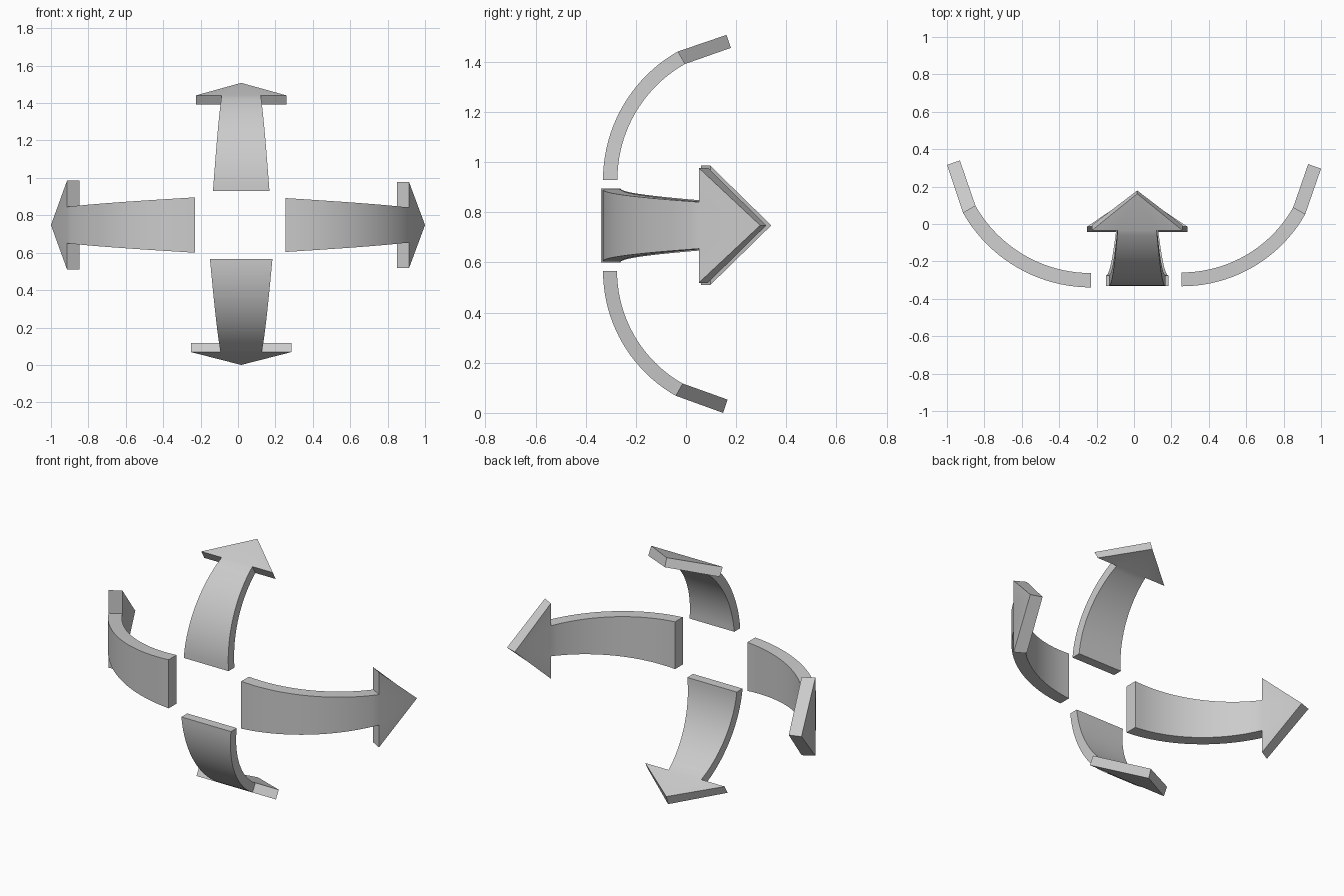
import bpy, bmesh
from math import sin, cos, radians

if "Cube" in bpy.data.objects:
    bpy.data.objects.remove(bpy.data.objects["Cube"])

SEG = 20
SWEEP = radians(60.4)


def arrow(name, place, start, front, radius, thick, w0, w1, head_w, tip_out, tip_in):
    """Curved tapering arrow; place(d, y, w) maps outward distance, depth and width to world."""
    bm = bmesh.new()

    def v(d, y, w):
        return bm.verts.new(place(d, y, w))

    # Curved shaft: rings of four corners along the arc
    rings = []
    for i in range(SEG + 1):
        t = i / SEG
        a = SWEEP * t
        w = w0 + (w1 - w0) * t
        pts = [(start + r * sin(a), front + radius - r * cos(a)) for r in (radius, radius - thick)]
        rings.append([v(*pts[0], -w), v(*pts[0], w), v(*pts[1], w), v(*pts[1], -w)])
    bm.faces.new(rings[0])
    for a, b in zip(rings, rings[1:]):
        for k in range(4):
            n = (k + 1) % 4
            bm.faces.new((a[k], a[n], b[n], b[k]))

    # Triangular head, growing from the last ring
    ol, orr, ir, il = rings[-1]
    hol, hor = v(*pts[0], -head_w), v(*pts[0], head_w)
    hil, hir = v(*pts[1], -head_w), v(*pts[1], head_w)
    to, ti = v(*tip_out, 0), v(*tip_in, 0)
    for f in ((hol, ol, orr, hor, to), (hil, il, ir, hir, ti), (hol, ol, il, hil),
              (hor, orr, ir, hir), (hol, to, ti, hil), (hor, to, ti, hir)):
        bm.faces.new(f)
    bmesh.ops.recalc_face_normals(bm, faces=bm.faces[:])

    me = bpy.data.meshes.new(name)
    bm.to_mesh(me)
    bm.free()
    ob = bpy.data.objects.new(name, me)
    bpy.context.collection.objects.link(ob)
    bpy.ops.object.select_all(action='DESELECT')
    ob.select_set(True)
    bpy.context.view_layer.objects.active = ob
    bpy.ops.object.shade_smooth_by_angle(angle=radians(15))


CX, CZ = 0.017, 0.748

# Side arrows
arrow("right_arrow", lambda d, y, w: (d, y, CZ + w), 0.255, -0.333, 0.759, 0.074,
      0.144, 0.093, 0.229, (1.0, 0.296), (0.931, 0.32))
arrow("left_arrow", lambda d, y, w: (-d, y, CZ + w), 0.23, -0.339, 0.7865, 0.0765,
      0.148, 0.097, 0.238, (1.0, 0.316), (0.931, 0.34))
# Upper and lower arrows
arrow("up_arrow", lambda d, y, w: (CX + w, y, d), 0.93, -0.331, 0.588, 0.0573,
      0.151, 0.104, 0.241, (1.508, 0.162), (1.456, 0.179))
arrow("down_arrow", lambda d, y, w: (CX + w, y, -d), -0.566, -0.331, 0.572, 0.056,
      0.167, 0.110, 0.268, (0.0, 0.148), (-0.053, 0.166))
